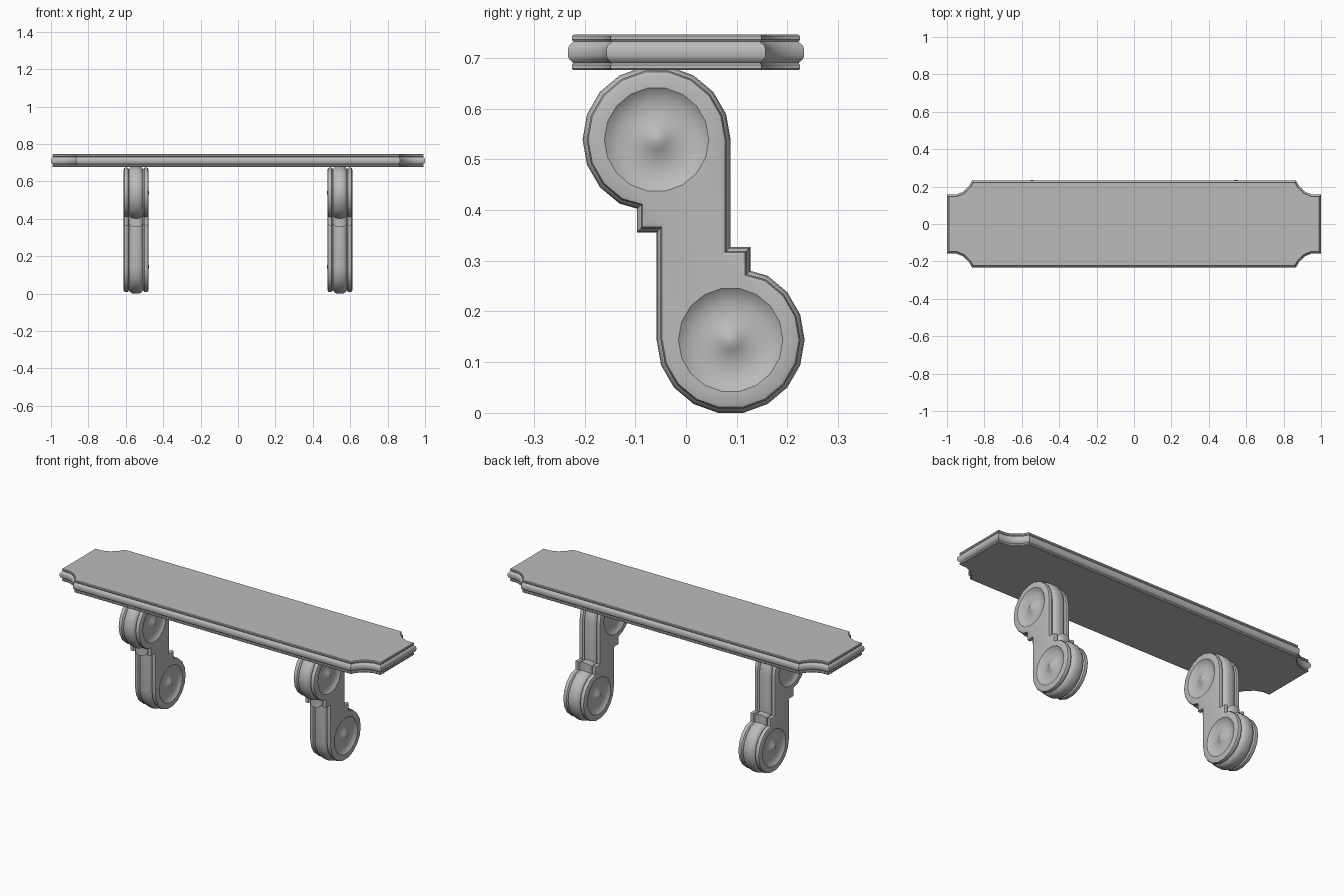
import bpy
import bmesh
from math import cos, sin, radians
from mathutils import Vector

cube = bpy.data.objects.get("Cube")
if cube:
    bpy.data.objects.remove(cube, do_unlink=True)

plaster = bpy.data.materials.new("plain grey")
plaster.use_nodes = True
GREY = (0.5, 0.5, 0.5, 1)
plaster.diffuse_color = GREY
plaster.node_tree.nodes["Principled BSDF"].inputs["Base Color"].default_value = GREY


def inset(points, d):
    """Move a counter-clockwise outline inwards with mitred corners."""
    result = []
    for i, p in enumerate(points):
        a = (p - points[i - 1]).normalized()
        b = (points[(i + 1) % len(points)] - p).normalized()
        na, nb = Vector((-a.y, a.x)), Vector((-b.y, b.x))
        result.append(p + (na + nb) * d / (1 + na.dot(nb)))
    return result


def bridge(bm, lower, upper):
    n = len(lower)
    for i in range(n):
        j = (i + 1) % n
        bm.faces.new((lower[i], lower[j], upper[j], upper[i]))


def loft(bm, outline, profile, place):
    """Stack inset copies of the outline along the moulding profile."""
    rings = [[bm.verts.new(place(p, t)) for p in inset(outline, d)] for t, d in profile]
    for lower, upper in zip(rings, rings[1:]):
        bridge(bm, lower, upper)
    return rings[0], rings[-1]


def ring_edges(bm, ring):
    return [bm.edges.get((ring[i - 1], ring[i])) for i in range(len(ring))]


def finish(bm, name, angle=35):
    bmesh.ops.recalc_face_normals(bm, faces=bm.faces)
    mesh = bpy.data.meshes.new(name)
    bm.to_mesh(mesh)
    bm.free()
    mesh.materials.append(plaster)
    obj = bpy.data.objects.new(name, mesh)
    bpy.context.collection.objects.link(obj)
    bpy.ops.object.select_all(action='DESELECT')
    obj.select_set(True)
    bpy.context.view_layer.objects.active = obj
    bpy.ops.object.shade_smooth_by_angle(angle=radians(angle))
    return obj


def mirrored(half):
    return half + [(-t, d) for t, d in reversed(half)]


# Shelf board: scooped corners and a rim, bulge, rim edge
corner = [Vector(p) for p in
          ((1, .157), (.95, .158), (.915, .172), (.885, .2), (.865, .233))]
outline = corner + [Vector((-p.x, p.y)) for p in reversed(corner)]
outline += [-p for p in outline]
shelf_profile = mirrored([(-.035, .011), (-.032, .008), (-.025, .008), (-.021, .011),
                          (-.019, .009), (-.014, .003), (-.007, 0)])
bm = bmesh.new()
for cap in loft(bm, outline, shelf_profile, lambda p, t: (p.x, p.y, .711 + t)):
    bm.faces.new(cap)
finish(bm, "shelf_board")

# Bracket outline: two round ends joined by a stepped neck
LOW = Vector((.088, .144))
MIDDLE = Vector((.015, .3415))
SIDES = 18


def circle(centre, radius, first=0, count=SIDES):
    step = radians(360 / SIDES)
    return [centre + radius * Vector((cos(step * k), sin(step * k)))
            for k in range(first, first + count)]


half = circle(LOW, .146, 9, 13)
half += [Vector(p) for p in ((.127, .28), (.127, .327), (.088, .327))]
bracket_outline = half + [2 * MIDDLE - p for p in half]
bracket_profile = mirrored([(-.066, .018), (-.063, .011), (-.054, .008), (-.044, .010),
                            (-.037, .018), (-.032, .009), (-.021, .002), (-.008, 0)])
# Dish section: radius and height above the side face
DISH = ((.103, 0), (.094, -.007), (.078, -.013), (.058, -.015),
        (.038, -.012), (.021, -.005), (.009, .002))


def bracket(name, x):
    bm = bmesh.new()

    def place(p, t):
        return (x + t, p.x, p.y)

    caps = loft(bm, bracket_outline, bracket_profile, place)
    for cap, side in zip(caps, (-1, 1)):
        edges = ring_edges(bm, cap)
        for centre in (LOW, 2 * MIDDLE - LOW):
            rings = [[bm.verts.new(place(p, side * (.066 + h))) for p in circle(centre, r)]
                     for r, h in DISH]
            for outer, inner in zip(rings, rings[1:]):
                bridge(bm, outer, inner)
            bm.faces.new(rings[-1])
            edges += ring_edges(bm, rings[0])
        # Flat side face around both dishes
        bmesh.ops.triangle_fill(bm, edges=edges, use_beauty=True,
                                normal=(side, 0, 0))
    finish(bm, name, 32)


bracket("left_bracket", .545)
bracket("right_bracket", -.545)
